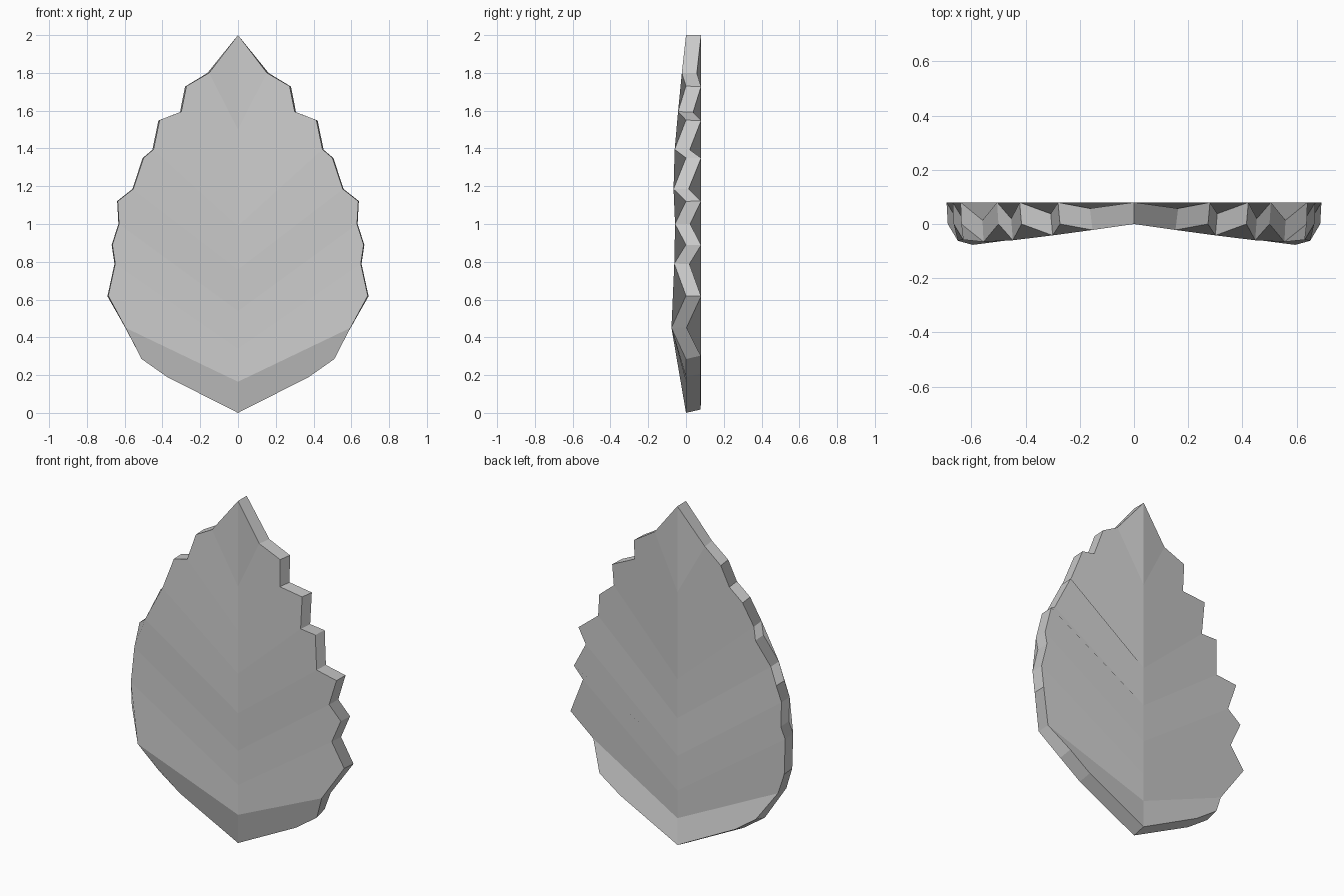
import bpy
import bmesh

cube = bpy.data.objects.get("Cube")
if cube:
    bpy.data.objects.remove(cube, do_unlink=True)

# Leaf colour
leaf_grey = bpy.data.materials.new("leaf grey")
leaf_grey.use_nodes = True
colour = (0.6, 0.6, 0.6, 1)
leaf_grey.diffuse_color = colour
leaf_grey.node_tree.nodes["Principled BSDF"].inputs["Base Color"].default_value = colour

# Side veins from bottom to top: midrib height, then notch x, y, z
veins = [
    (0.165, (0.595, -0.077, 0.45)),
    (0.34, (0.65, -0.062, 0.79)),
    (0.54, (0.63, -0.058, 1.0)),
    (0.76, (0.555, -0.066, 1.185)),
    (0.99, (0.447, -0.06, 1.395)),
    (1.24, (0.30, -0.042, 1.595)),
    (1.50, (0.153, -0.022, 1.80)),
]
# Tooth points (x, z) between neighbouring veins
teeth = [(0.687, 0.62), (0.665, 0.89), (0.637, 1.12),
         (0.50, 1.35), (0.415, 1.55), (0.273, 1.73)]
base_edge = [(0.375, 0.19), (0.51, 0.285)]

bm = bmesh.new()
base = bm.verts.new((0, 0, 0))
tip = bm.verts.new((0, 0, 2))
midrib = [bm.verts.new((0, 0, z)) for z, _ in veins]

# One many-sided panel between each pair of veins, on both halves
for side in (1, -1):
    notch = [bm.verts.new((side * x, y, z)) for _, (x, y, z) in veins]
    tooth = [bm.verts.new((side * x, 0, z)) for x, z in teeth]
    low = [bm.verts.new((side * x, 0, z)) for x, z in base_edge]
    panels = [[base, *low, notch[0], midrib[0]]]
    for i, point in enumerate(tooth):
        panels.append([midrib[i], notch[i], point, notch[i + 1], midrib[i + 1]])
    panels.append([midrib[-1], notch[-1], tip])
    for panel in panels:
        bm.faces.new(panel if side > 0 else panel[::-1])

mesh = bpy.data.meshes.new("leaf_blade")
bm.to_mesh(mesh)
bm.free()
mesh.materials.append(leaf_grey)
leaf = bpy.data.objects.new("leaf_blade", mesh)
bpy.context.collection.objects.link(leaf)

# Blade thickness, grown toward the back
solid = leaf.modifiers.new("thickness", 'SOLIDIFY')
solid.thickness = 0.08
solid.offset = -1
